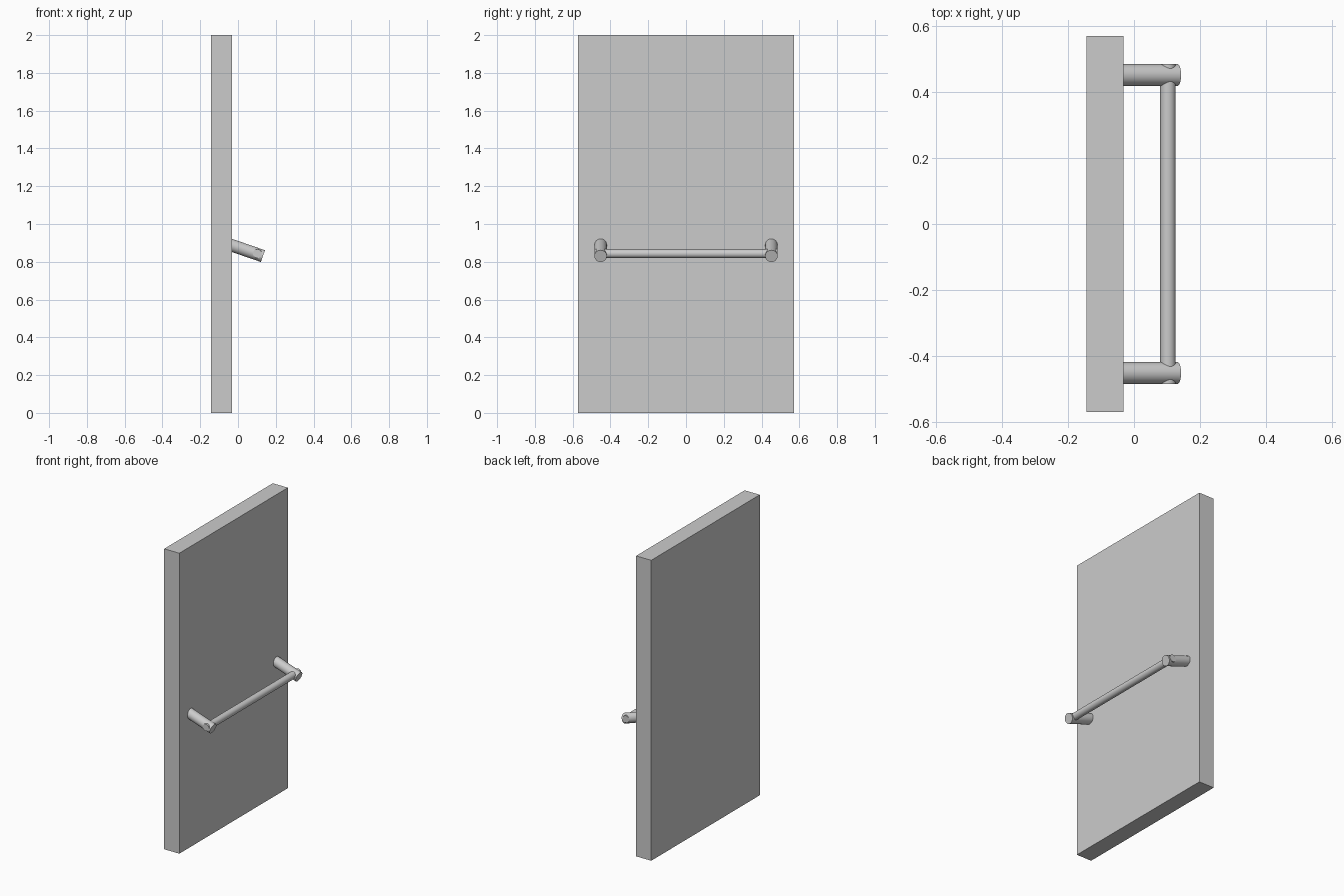
import bpy
import math
from mathutils import Vector

if "Cube" in bpy.data.objects:
    bpy.data.objects.remove(bpy.data.objects["Cube"])


def rod(name, a, b, radius):
    """Smooth-sided capped cylinder running from point a to point b."""
    a, b = Vector(a), Vector(b)
    d = b - a
    bpy.ops.mesh.primitive_cylinder_add(vertices=32, radius=radius, depth=d.length,
                                        location=(a + b) / 2)
    ob = bpy.context.object
    ob.name = name
    ob.rotation_euler = d.to_track_quat('Z', 'Y').to_euler()
    bpy.ops.object.shade_smooth_by_angle(angle=math.radians(30))
    return ob


# Door slab
bpy.ops.mesh.primitive_cube_add(size=1, location=(-0.088, 0, 1))
door = bpy.context.object
door.name = "door_panel"
door.scale = (0.111, 1.142, 2.0)
bpy.ops.object.transform_apply(location=False, rotation=False, scale=True)

# Two sloping posts, sunk into the door face
tip_x, tip_z, root_x = 0.132, 0.83, -0.055
root_z = tip_z + (tip_x - root_x) * math.tan(math.radians(19))
for side, label in ((-1, "front"), (1, "back")):
    y = side * 0.452
    rod(label + "_handle_post", (root_x, y, root_z), (tip_x, y, tip_z), 0.033)

# Push bar, flush with the outer sides of the posts
rod("push_bar", (0.103, -0.485, 0.843), (0.103, 0.485, 0.843), 0.0235)
